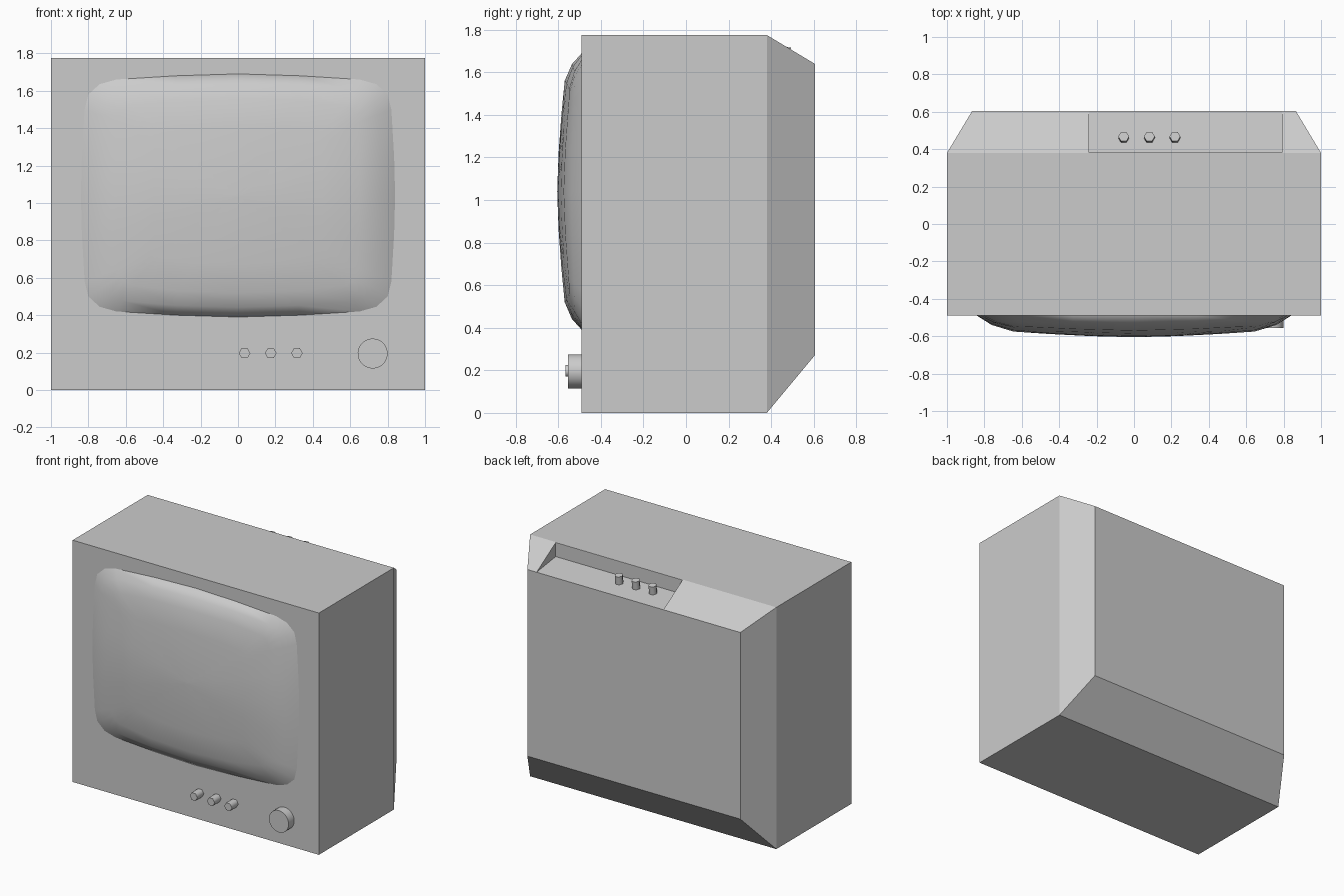
import bpy, bmesh
from math import radians
from mathutils import Matrix, Vector

if "Cube" in bpy.data.objects:
    bpy.data.objects.remove(bpy.data.objects["Cube"])


def finish(name, bm, smooth=None):
    bmesh.ops.recalc_face_normals(bm, faces=bm.faces[:])
    mesh = bpy.data.meshes.new(name)
    bm.to_mesh(mesh)
    bm.free()
    ob = bpy.data.objects.new(name, mesh)
    bpy.context.collection.objects.link(ob)
    bpy.ops.object.select_all(action='DESELECT')
    bpy.context.view_layer.objects.active = ob
    ob.select_set(True)
    if smooth:
        bpy.ops.object.shade_smooth_by_angle(angle=radians(smooth))
    return ob


def loft(name, rings, smooth=None):
    """Skin equal-length rings of points and cap both ends."""
    bm = bmesh.new()
    loops = [[bm.verts.new(p) for p in ring] for ring in rings]
    n = len(loops[0])
    for a, b in zip(loops, loops[1:]):
        for i in range(n):
            j = (i + 1) % n
            bm.faces.new((a[i], a[j], b[j], b[i]))
    bm.faces.new(loops[0])
    bm.faces.new(loops[-1])
    return finish(name, bm, smooth)


def knob(name, base, axis, radius, length, sides, smooth):
    """Cylinder standing on base and pointing along axis, sunk slightly."""
    axis = Vector(axis).normalized()
    sink = 0.01
    centre = Vector(base) + axis * (length - sink) / 2
    turn = axis.to_track_quat('Z', 'Y').to_matrix().to_4x4()
    mat = Matrix.Translation(centre) @ turn @ Matrix.Rotation(radians(30), 4, 'Z')
    bm = bmesh.new()
    bmesh.ops.create_cone(bm, cap_ends=True, segments=sides, radius1=radius,
                          radius2=radius, depth=length + sink, matrix=mat)
    return finish(name, bm, smooth)


def rect(x, y, z0, z1):
    return [(-x, y, z0), (x, y, z0), (x, y, z1), (-x, y, z1)]


# Cabinet with tapered back
cabinet = loft("cabinet", [rect(1, -0.49, 0, 1.775), rect(1, 0.38, 0, 1.775),
                           rect(0.865, 0.605, 0.27, 1.64)])

# Control recess cut into the top back slope
profile = [(0.383, 1.67), (0.383, 1.9), (0.75, 1.9), (0.75, 1.62)]
cutter = loft("recess_cutter", [[(x, y, z) for y, z in profile] for x in (-0.24, 0.79)])
cutter.hide_render = True
mod = cabinet.modifiers.new("recess", 'BOOLEAN')
mod.operation = 'DIFFERENCE'
mod.solver = 'EXACT'
mod.object = cutter
bpy.context.view_layer.objects.active = cabinet
bpy.ops.object.modifier_apply(modifier=mod.name)
bpy.data.objects.remove(cutter)

# Bulging picture tube, lofted from mirrored quarter outlines
outer = [(0, .65), (.33, .64), (.65, .62), (.74, .595), (.80, .54), (.82, .46), (.835, .2), (.84, 0)]
inner = [(0, .52), (.32, .51), (.57, .48), (.61, .46), (.63, .43), (.64, .39), (.645, .2), (.645, 0)]
ZC = 1.04


def full(quarter):
    half = quarter + [(x, -z) for x, z in quarter[-2::-1]]
    return half + [(-x, z) for x, z in half[-2:0:-1]]


def dome(x, z):
    return -0.605 + 0.03 * (abs(x) / 0.645) ** 1.6 + 0.035 * (abs(z) / 0.52) ** 1.6


out_ring, in_ring = full(outer), full(inner)
rings = [[(x, -0.48, ZC + z) for x, z in out_ring],
         [(x, -0.49, ZC + z) for x, z in out_ring]]
mid = []
for (ox, oz), (ix, iz) in zip(out_ring, in_ring):
    x, z = ox * .6 + ix * .4, oz * .6 + iz * .4
    mid.append((x, -0.49 * .42 + dome(ix, iz) * .58, ZC + z))
rings.append(mid)
for s in (1, 0.7, 0.35, 0.02):
    rings.append([(x * s, dome(x * s, z * s), ZC + z * s) for x, z in in_ring])
loft("screen", rings, 50)

# Front dial and pegs, rear pegs in the recess
knob("tuning_dial", (0.72, -0.49, 0.195), (0, -1, 0), 0.08, 0.065, 32, 40)
for i in range(3):
    knob(f"front_peg_{i + 1}", (0.035 + 0.14 * i, -0.49, 0.197), (0, -1, 0), 0.031, 0.075, 6, 65)
    knob(f"rear_peg_{i + 1}", (-0.055 + 0.137 * i, 0.46, 1.66), (0, 0.13, 1), 0.029, 0.06, 6, 65)
